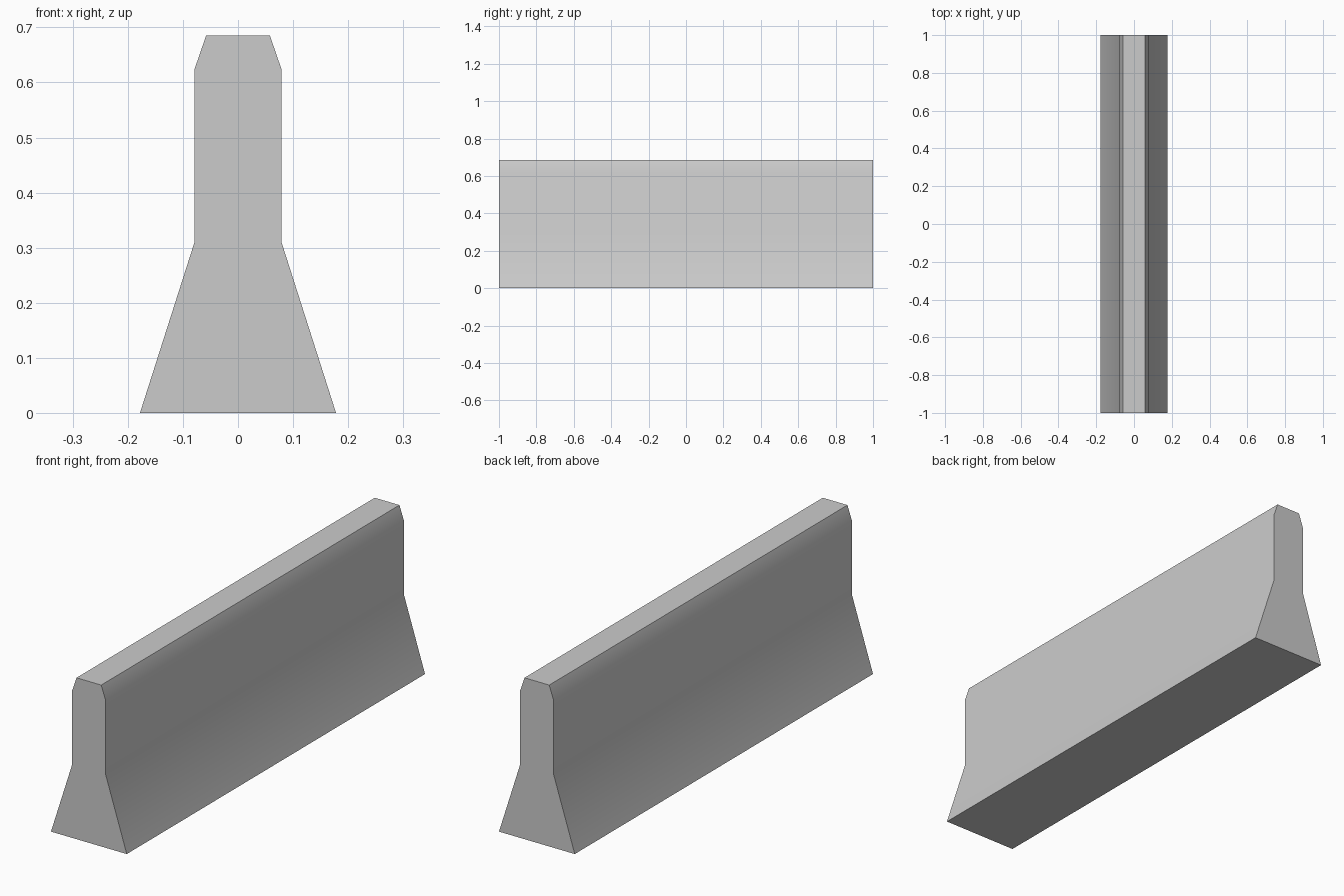
import bpy
import bmesh

if "Cube" in bpy.data.objects:
    bpy.data.objects.remove(bpy.data.objects["Cube"])

# Right half of the barrier cross-section (x, z), bottom to top
half = [(0.178, 0.0), (0.079, 0.31), (0.079, 0.624), (0.058, 0.685)]
profile = half + [(-x, z) for x, z in reversed(half)]

# Barrier body: profile extruded along y
bm = bmesh.new()
end = bm.faces.new([bm.verts.new((x, -1.0, z)) for x, z in profile])
result = bmesh.ops.extrude_face_region(bm, geom=[end], use_keep_orig=True)
moved = [g for g in result["geom"] if isinstance(g, bmesh.types.BMVert)]
bmesh.ops.translate(bm, verts=moved, vec=(0, 2, 0))
bmesh.ops.recalc_face_normals(bm, faces=bm.faces)

mesh = bpy.data.meshes.new("concrete_barrier")
bm.to_mesh(mesh)
bm.free()
barrier = bpy.data.objects.new("concrete_barrier", mesh)
bpy.context.collection.objects.link(barrier)

# Soft shading on the sloped flanks, sharp ends, top and base
bpy.context.view_layer.objects.active = barrier
barrier.select_set(True)
bpy.ops.object.shade_smooth_by_angle(angle=0.52)
